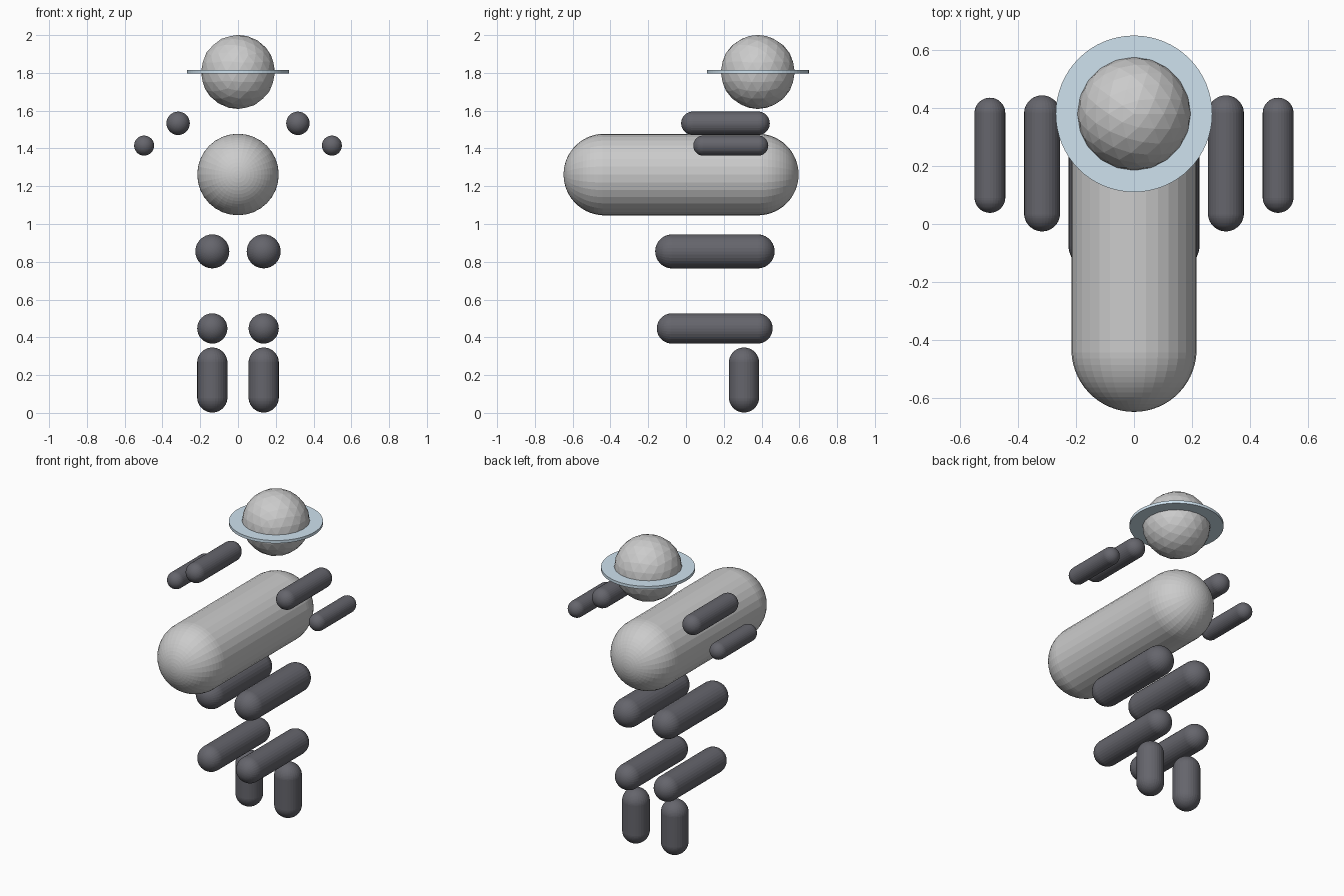
import bpy, bmesh, math
from mathutils import Matrix, Vector

if "Cube" in bpy.data.objects:
    bpy.data.objects.remove(bpy.data.objects["Cube"])


def material(name, color):
    mat = bpy.data.materials.new(name)
    mat.diffuse_color = (*color, 1)
    mat.use_nodes = True
    mat.node_tree.nodes["Principled BSDF"].inputs["Base Color"].default_value = mat.diffuse_color
    return mat


DARK = material("dark_limb", (0.13, 0.13, 0.15))
BLUE = material("pale_blue", (0.62, 0.76, 0.86))


def finish(name, bm, mat=None):
    mesh = bpy.data.meshes.new(name)
    bm.to_mesh(mesh)
    bm.free()
    obj = bpy.data.objects.new(name, mesh)
    bpy.context.collection.objects.link(obj)
    if mat:
        mesh.materials.append(mat)
    return obj


def capsule(name, center, radius, length, axis="Y", mat=None):
    """Round-ended rod: a sphere pulled apart at its middle band."""
    bm = bmesh.new()
    bmesh.ops.create_uvsphere(bm, u_segments=32, v_segments=31, radius=radius)
    for v in bm.verts:
        v.co.z += math.copysign(length / 2 - radius, v.co.z)
    if axis == "Y":
        bm.transform(Matrix.Rotation(-math.pi / 2, 4, "X"))
    bm.transform(Matrix.Translation(center))
    return finish(name, bm, mat)


HEAD = Vector((0, 0.38, 1.805))

# Torso
capsule("torso", (0, -0.026, 1.262), 0.216, 1.244)

# Faceted head
bm = bmesh.new()
bmesh.ops.create_icosphere(bm, subdivisions=3, radius=0.196)
bm.transform(Matrix.Translation(HEAD))
finish("head", bm)

# Thin flat ring around the head
bm = bmesh.new()
r0, r1, h = 0.18, 0.27, 0.009
corners = [bm.verts.new(p) for p in ((r0, 0, -h), (r1, 0, -h), (r1, 0, h), (r0, 0, h))]
edges = [bm.edges.new((corners[i], corners[(i + 1) % 4])) for i in range(4)]
bmesh.ops.spin(bm, geom=corners + edges, cent=(0, 0, 0), axis=(0, 0, 1),
               angle=2 * math.pi, steps=64, use_merge=True)
bmesh.ops.remove_doubles(bm, verts=bm.verts, dist=1e-5)
bmesh.ops.recalc_face_normals(bm, faces=bm.faces)
bm.transform(Matrix.Translation(HEAD))
finish("head_ring", bm, BLUE)

# Limbs: name, x, y, z, radius, length, axis
LIMBS = [
    ("upper_arm", 0.317, 0.209, 1.533, 0.062, 0.469, "Y"),
    ("forearm", 0.497, 0.237, 1.415, 0.053, 0.397, "Y"),
    ("thigh", 0.136, 0.153, 0.855, 0.09, 0.632, "Y"),
    ("shin", 0.136, 0.152, 0.447, 0.08, 0.613, "Y"),
    ("foot", 0.136, 0.307, 0.174, 0.08, 0.344, "Z"),
]
for part, x, y, z, r, length, axis in LIMBS:
    for side, s in (("left", -1), ("right", 1)):
        capsule(f"{side}_{part}", (s * x, y, z), r, length, axis, DARK)
